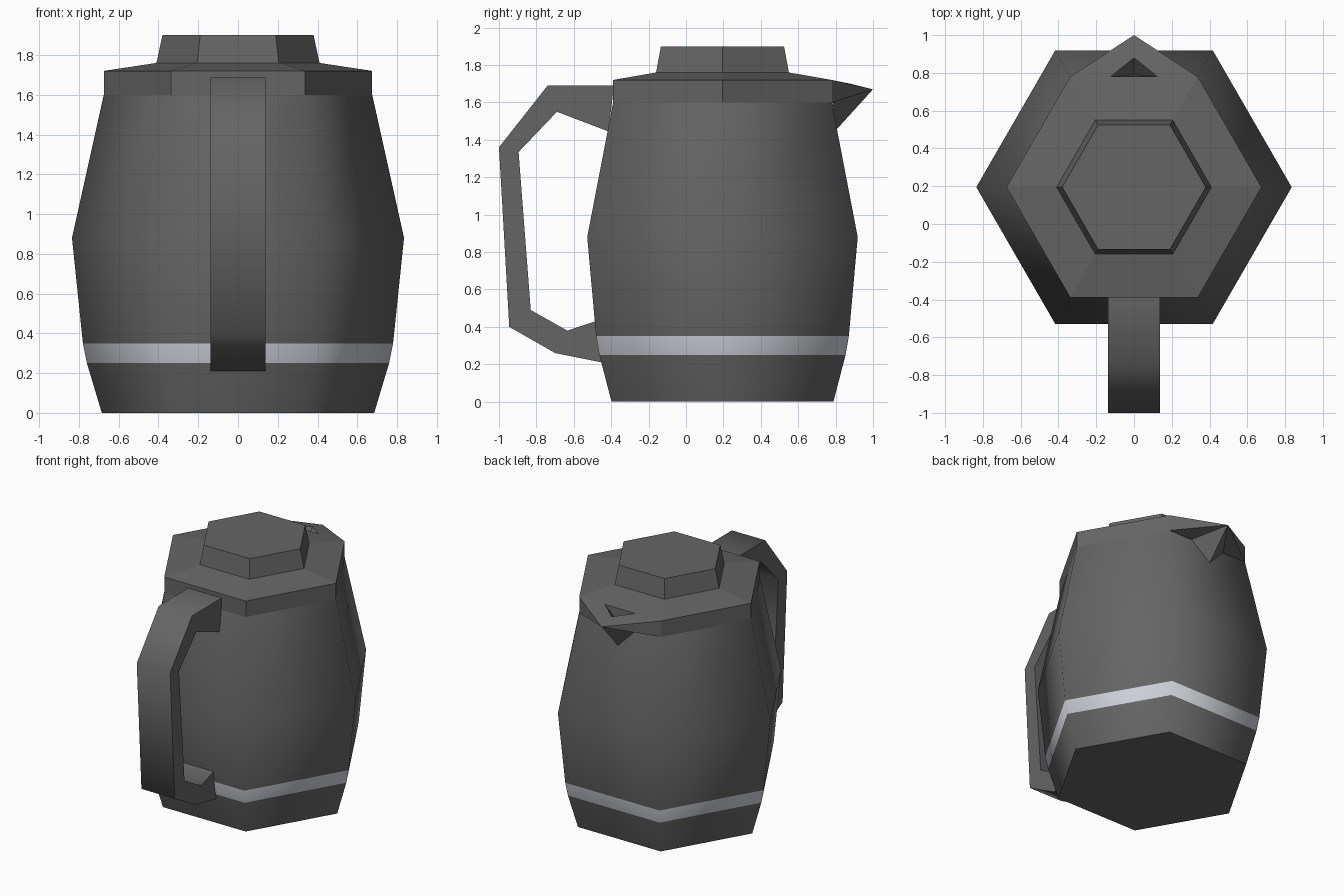
import bpy, bmesh, math

if "Cube" in bpy.data.objects:
    bpy.data.objects.remove(bpy.data.objects["Cube"])

CY = 0.195  # body axis position in y


def material(name, rgb):
    m = bpy.data.materials.new(name)
    m.diffuse_color = (*rgb, 1)
    m.use_nodes = True
    m.node_tree.nodes["Principled BSDF"].inputs["Base Color"].default_value = m.diffuse_color
    return m


dark = material("dark grey plastic", (0.13, 0.13, 0.13))
silver = material("silver band", (0.62, 0.64, 0.69))


def make(name, verts, faces, mats=(dark,), smooth=None):
    me = bpy.data.meshes.new(name)
    me.from_pydata(verts, [], faces)
    bm = bmesh.new()
    bm.from_mesh(me)
    bmesh.ops.remove_doubles(bm, verts=bm.verts, dist=1e-5)
    bmesh.ops.recalc_face_normals(bm, faces=bm.faces)
    bm.to_mesh(me)
    bm.free()
    ob = bpy.data.objects.new(name, me)
    bpy.context.collection.objects.link(ob)
    for m in mats:
        me.materials.append(m)
    if smooth:
        bpy.ops.object.select_all(action='DESELECT')
        ob.select_set(True)
        bpy.context.view_layer.objects.active = ob
        bpy.ops.object.shade_smooth_by_angle(angle=math.radians(smooth))
    return ob


def hex_rings(name, profile, mats=(dark,), smooth=None, bottom=False, top=False, skip=()):
    """Six-sided lathe from (radius, z) pairs."""
    verts = [(r * math.cos(i * math.pi / 3), CY + r * math.sin(i * math.pi / 3), z)
             for r, z in profile for i in range(6)]
    faces = [(k * 6 + i, k * 6 + (i + 1) % 6, k * 6 + 6 + (i + 1) % 6, k * 6 + 6 + i)
             for k in range(len(profile) - 1) for i in range(6) if (k, i) not in skip]
    if bottom:
        faces.append(tuple(range(5, -1, -1)))
    if top:
        n = len(verts)
        faces.append(tuple(range(n - 6, n)))
    return make(name, verts, faces, mats, smooth)


# Body with silver band, coloured by height
body = hex_rings("body", [(0.685, 0), (0.76, 0.25), (0.78, 0.35), (0.835, 0.88), (0.675, 1.6)],
                 (dark, silver), 65, bottom=True)
for p in body.data.polygons:
    p.material_index = int(0.26 < p.center.z < 0.34)

# Collar and sloping lid (the back collar face is replaced by the spout)
hex_rings("collar_and_lid", [(0.675, 1.6), (0.675, 1.72), (0.41, 1.76)], skip={(0, 1)})

# Raised stopper
hex_rings("stopper", [(0.41, 1.76), (0.38, 1.9)], top=True)

# Pouring spout: half built, then mirrored
yb = CY + 0.675 * math.sin(math.pi / 3)
tip, low = (0, 1.0, 1.67), (0, 0.80, 1.45)
hole_tip, hole_low = (0, 0.88, 1.70), (0, yb + 0.01, 1.61)
verts, faces = [], []
for s in (1, -1):
    top_c, bot_c = (s * 0.3375, yb, 1.72), (s * 0.3375, yb, 1.6)
    wall, hole_c = (s * 0.14, yb + 0.002, 1.6), (s * 0.125, yb, 1.72)
    for tri in ((tip, top_c, bot_c), (tip, bot_c, wall), (tip, wall, low),
                (tip, hole_tip, top_c), (top_c, hole_tip, hole_c),
                (hole_c, hole_tip, hole_low)):
        faces.append(tuple(range(len(verts), len(verts) + 3)))
        verts += tri
# back wall of the pouring hole
faces.append(tuple(range(len(verts), len(verts) + 3)))
verts += [(0.125, yb, 1.72), (-0.125, yb, 1.72), hole_low]
make("spout", verts, faces)

# Handle: angular side profile extruded across x
outline = [(-0.385, 1.69), (-0.74, 1.69), (-1.0, 1.36), (-0.945, 0.40), (-0.70, 0.26),
           (-0.45, 0.21), (-0.485, 0.43), (-0.635, 0.38), (-0.83, 0.49), (-0.895, 1.335),
           (-0.69, 1.55), (-0.415, 1.445)]
n = len(outline)
verts = [(x, y, z) for x in (-0.138, 0.138) for y, z in outline]
faces = [(i, (i + 1) % n, n + (i + 1) % n, n + i) for i in range(n) if i not in (5, 11)]
# side faces as a strip pairing the outer and inner points
for o in (0, n):
    faces += [(o + i, o + i + 1, o + n - 2 - i, o + n - 1 - i) for i in range(5)]
make("handle", verts, faces, smooth=60)
